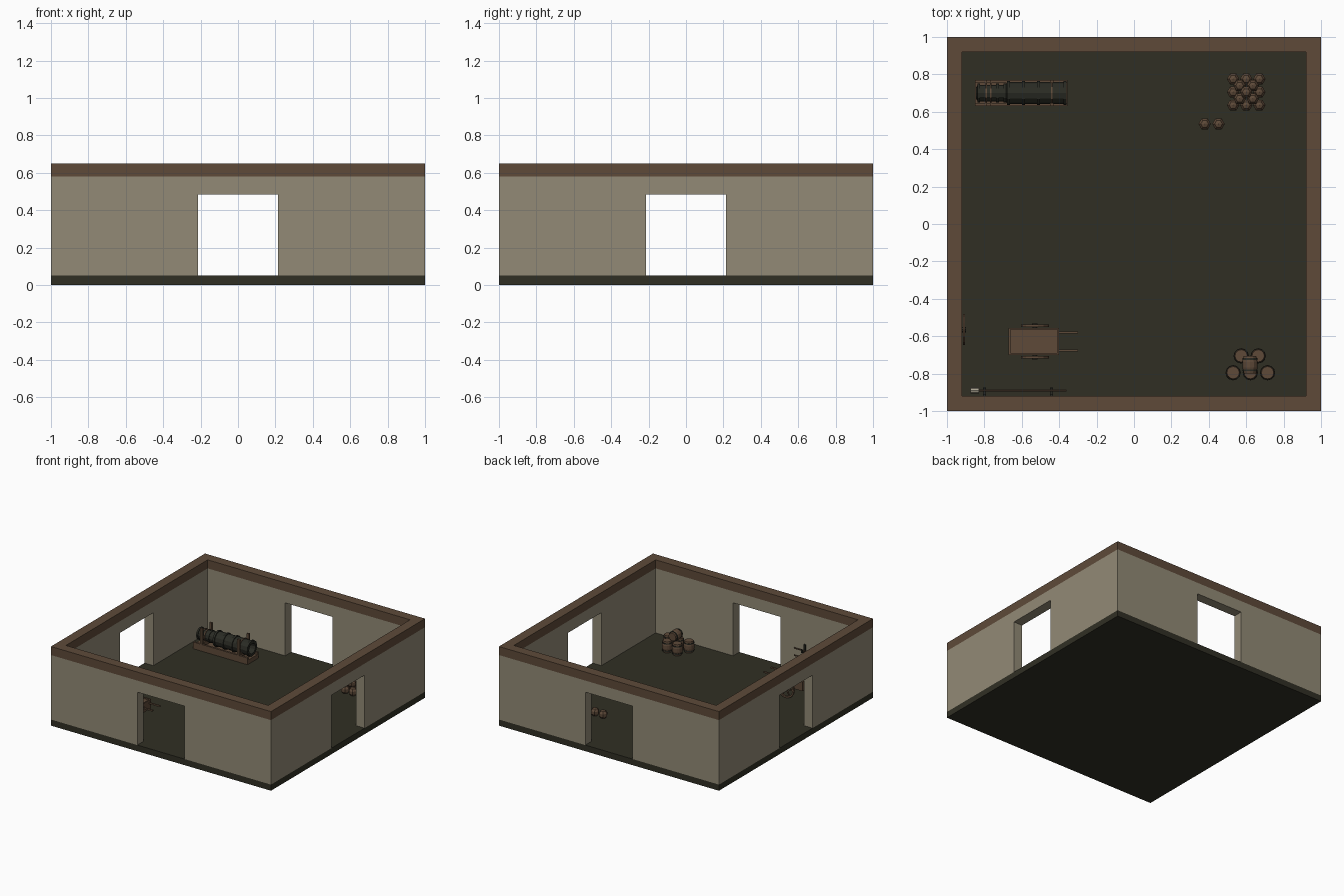
import bpy, bmesh, math
from mathutils import Matrix, Vector

if "Cube" in bpy.data.objects:
    bpy.data.objects.remove(bpy.data.objects["Cube"])


def mat(name, r, g, b):
    def lin(c):
        c /= 255
        return c / 12.92 if c <= 0.04045 else ((c + 0.055) / 1.055) ** 2.4
    m = bpy.data.materials.new(name)
    m.diffuse_color = (lin(r), lin(g), lin(b), 1)
    m.use_nodes = True
    m.node_tree.nodes["Principled BSDF"].inputs["Base Color"].default_value = m.diffuse_color
    return m


STONE = mat("pale_stone", 146, 138, 118)
WOOD = mat("brown_wood", 94, 74, 57)
EARTH = mat("dark_floor", 48, 47, 36)
IRON = mat("dark_iron", 42, 43, 36)
FLEECE = mat("pale_fleece", 170, 163, 145)

AXIS = {'x': Matrix.Rotation(math.pi / 2, 4, 'Y'),
        'y': Matrix.Rotation(-math.pi / 2, 4, 'X'),
        'z': Matrix.Identity(4)}


def finish(name, bm, m):
    me = bpy.data.meshes.new(name)
    bm.to_mesh(me)
    bm.free()
    me.materials.append(m)
    ob = bpy.data.objects.new(name, me)
    bpy.context.collection.objects.link(ob)
    return ob


def box(name, x0, x1, y0, y1, z0, z1, m):
    bm = bmesh.new()
    bmesh.ops.create_cube(bm, size=1)
    for v in bm.verts:
        v.co = ((x0 + x1) / 2 + v.co.x * (x1 - x0),
                (y0 + y1) / 2 + v.co.y * (y1 - y0),
                (z0 + z1) / 2 + v.co.z * (z1 - z0))
    return finish(name, bm, m)


def lathe(name, profile, loc, axis, m, n=12, closed=False):
    """Spin (radius, height) points about an axis; open ends are capped."""
    bm = bmesh.new()
    rings = [[bm.verts.new((r * math.cos(2 * math.pi * i / n),
                            r * math.sin(2 * math.pi * i / n), h))
              for i in range(n)] for r, h in profile]
    pairs = list(zip(rings, rings[1:]))
    if closed:
        pairs.append((rings[-1], rings[0]))
    for a, b in pairs:
        for i in range(n):
            j = (i + 1) % n
            bm.faces.new((a[i], a[j], b[j], b[i]))
    if not closed:
        bm.faces.new(rings[0])
        bm.faces.new(rings[-1])
    bmesh.ops.recalc_face_normals(bm, faces=bm.faces)
    bm.transform(Matrix.Translation(loc) @ AXIS[axis])
    return finish(name, bm, m)


def rod(name, r, length, loc, axis, m, n=8):
    return lathe(name, [(r, -length / 2), (r, length / 2)], loc, axis, m, n)


def hoop(name, r, width, thick, loc, axis, m, n=12):
    w = width / 2
    return lathe(name, [(r, -w), (r + thick, -w), (r + thick, w), (r, w)],
                 loc, axis, m, n, True)


def carve(ob, cutters):
    for c in cutters:
        mod = ob.modifiers.new("cut", 'BOOLEAN')
        mod.operation, mod.solver, mod.object = 'DIFFERENCE', 'EXACT', c
        bpy.context.view_layer.objects.active = ob
        bpy.ops.object.modifier_apply(modifier=mod.name)
    for c in cutters:
        bpy.data.objects.remove(c)


# Room shell with a doorway in each wall
F = 0.05
box("floor", -1, 1, -1, 1, 0, F, EARTH)
walls = box("walls", -1, 1, -1, 1, F, 0.58, STONE)
carve(walls, [box("room_cutter", -.92, .92, -.92, .92, -.1, .8, STONE),
              box("door_cutter_a", -.215, .215, -1.2, 1.2, -.1, .485, STONE),
              box("door_cutter_b", -1.2, 1.2, -.215, .215, -.1, .485, STONE)])
beam = box("top_beam", -1, 1, -1, 1, 0.58, 0.65, WOOD)
carve(beam, [box("beam_cutter", -.92, .92, -.92, .92, .4, .8, WOOD)])

# Bombard: narrow chamber, wide hollow barrel
cy, cz = 0.70, 0.155
lathe("bombard_barrel",
      [(.03, -.845), (.044, -.835), (.044, -.69), (.058, -.675), (.058, -.36),
       (.042, -.36), (.042, -.62)], (0, cy, cz), 'x', IRON)
for x in (-.83, -.73, -.69):
    hoop("chamber_hoop", .042, .014, .008, (x, cy, cz), 'x', IRON)
for x in (-.67, -.59, -.51, -.37):
    hoop("barrel_hoop", .056, .016, .009, (x, cy, cz), 'x', IRON)
for x, r in ((-.79, .043), (-.765, .043), (-.44, .057)):
    hoop("lashing", r, .008, .007, (x, cy, cz), 'x', WOOD)
# Bombard bed with side rails and posts
box("bombard_bed", -.85, -.355, .63, .77, F, .085, WOOD)
for s in (-1, 1):
    y = cy + s * .062
    box("bed_rail", -.85, -.355, y - .008, y + .008, .085, .105, WOOD)
    for x in (-.778, -.44):
        box("bed_post", x - .01, x + .01, y - .008, y + .008, .105, .235, WOOD)
for x in (-.778, -.44):
    box("bed_chock", x - .015, x + .015, .646, .754, .085, .12, WOOD)


# Pile of round shot
def shot(x, y, z):
    bm = bmesh.new()
    bmesh.ops.create_uvsphere(bm, u_segments=6, v_segments=5, radius=.035)
    bm.transform(Matrix.Translation((x, y, z)) @ Matrix.Rotation(math.pi / 6, 4, 'Z'))
    finish("shot", bm, WOOD)


for layer in range(3):
    n = 3 - layer
    for i in range(n):
        for j in range(n):
            shot(.60 + (i - (n - 1) / 2) * .07, .705 + (j - (n - 1) / 2) * .07,
                 F + .034 + layer * .049)
for x in (.378, .452):
    shot(x, .535, F + .034)


# Barrels
def barrel(loc, axis):
    lathe("barrel", [(.033, -.046), (.041, -.014), (.041, .014), (.033, .046)],
          loc, axis, WOOD)
    for h in (-.03, .03):
        d = {'y': Vector((0, h, 0)), 'z': Vector((0, 0, h))}[axis]
        hoop("barrel_band", .034, .009, .006, Vector(loc) + d, axis, IRON)


for x, y in ((.53, -.795), (.622, -.795), (.714, -.795), (.573, -.705), (.664, -.705)):
    barrel((x, y, F + .046), 'z')
barrel((.62, -.752, .178), 'y')


# Handcart and spare wheel
def wheel(name, loc, axis, r=.075):
    hoop(name + "_rim", r - .014, .013, .014, loc, axis, WOOD, 14)
    rod(name + "_hub", .015, .022, loc, axis, IRON)
    for k in range(3):
        bm = bmesh.new()
        bmesh.ops.create_cube(bm, size=1)
        bm.transform(Matrix.Translation(loc) @ AXIS[axis] @
                     Matrix.Rotation(k * math.pi / 3, 4, 'Z') @
                     Matrix.Diagonal((2 * r - .02, .01, .008, 1)))
        finish(name + "_spoke", bm, WOOD)


box("cart_bed", -.67, -.40, -.70, -.555, .135, .15, WOOD)
for y in (-.70, -.565):
    box("cart_side", -.67, -.40, y, y + .01, .15, .21, WOOD)
for x in (-.67, -.41):
    box("cart_end", x, x + .01, -.69, -.565, .15, .21, WOOD)
box("cart_load", -.66, -.41, -.69, -.565, .15, .20, WOOD)
rod("cart_axle", .008, .19, (-.53, -.628, F + .075), 'y', IRON)
for y in (-.543, -.713):
    wheel("cart_wheel", (-.53, y, F + .075), 'y')
for y in (-.58, -.676):
    box("cart_handle", -.42, -.30, y - .005, y + .005, .18, .192, WOOD)
wheel("spare_wheel", (-.909, -.565, F + .085), 'x', .085)

# Ramming tools on wall brackets
for x in (-.80, -.44):
    box("rack_plate", x - .008, x + .008, -.92, -.908, .20, .32, IRON)
    for z in (.22, .28):
        box("rack_arm", x - .008, x + .008, -.908, -.874, z - .014, z - .007, IRON)
        box("rack_tip", x - .008, x + .008, -.880, -.874, z - .007, z + .014, IRON)
for z, tip in ((.22, WOOD), (.28, FLEECE)):
    rod("tool_shaft", .006, .48, (-.60, -.89, z), 'x', WOOD, 6)
    rod("tool_head", .015, .045, (-.852, -.89, z), 'x', tip)
